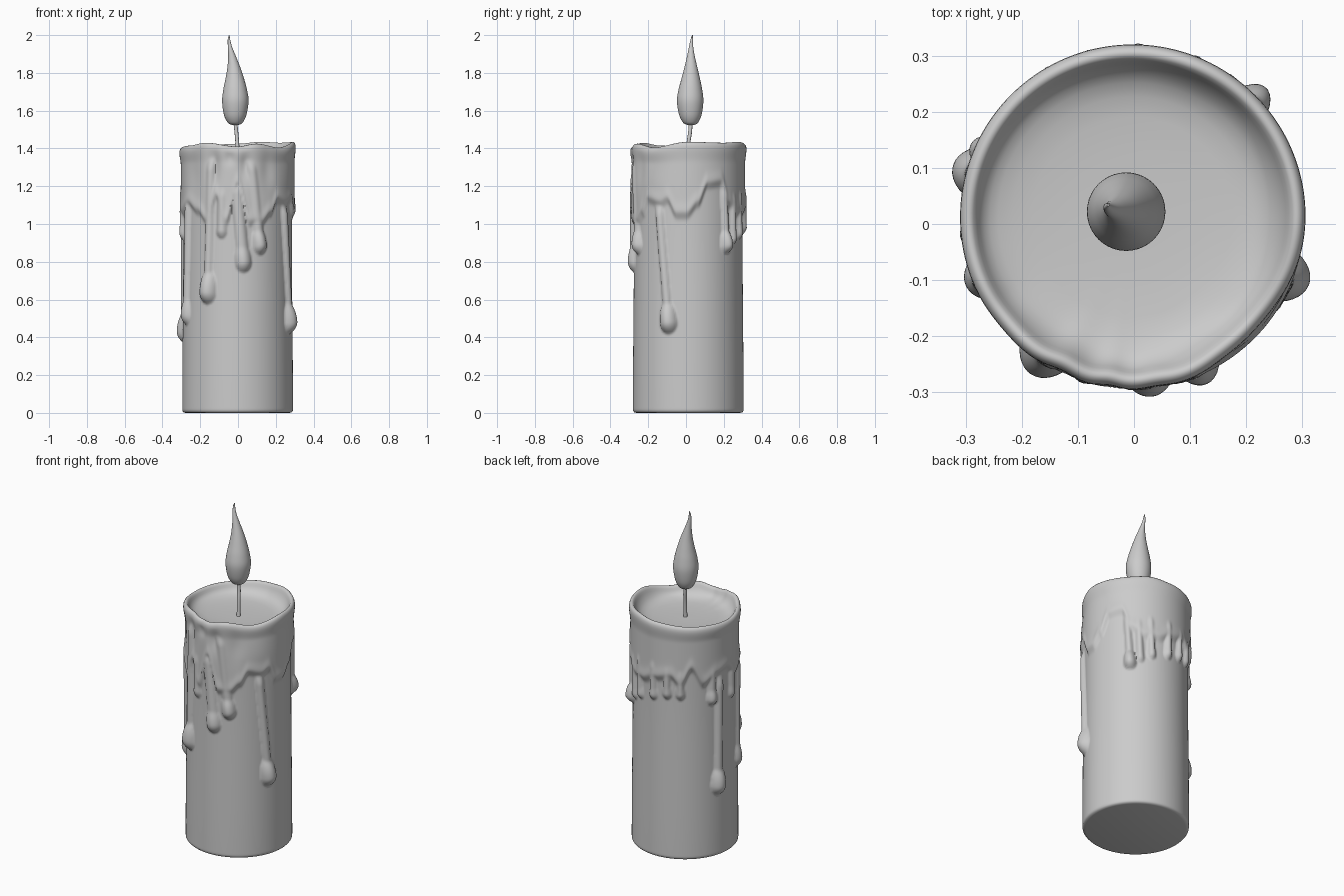
import bpy, bmesh, math
from mathutils import Vector

SEG = 240
CX, CY = -0.002, 0.012


def smooth(a, b, x):
    t = max(0.0, min(1.0, (x - a) / (b - a)))
    return t * t * (3 - 2 * t)


def lookup(table, x):
    """Smooth interpolation through (x, value) pairs."""
    for (x0, v0), (x1, v1) in zip(table, table[1:]):
        if x <= x1:
            return v0 + (v1 - v0) * smooth(x0, x1, x)
    return table[-1][1]


def smax(a, b, k=0.006):
    h = max(k - abs(a - b), 0) / k
    return max(a, b) + h * h * k * 0.25


def make_object(name, rings):
    """Skin a list of closed rings, capped at both ends."""
    bm = bmesh.new()
    loops = [[bm.verts.new(p) for p in ring] for ring in rings]
    n = len(loops[0])
    for a, b in zip(loops, loops[1:]):
        for i in range(n):
            j = (i + 1) % n
            bm.faces.new((a[i], a[j], b[j], b[i]))
    bm.faces.new(loops[0][::-1])
    bm.faces.new(loops[-1])
    bmesh.ops.recalc_face_normals(bm, faces=bm.faces)
    mesh = bpy.data.meshes.new(name)
    bm.to_mesh(mesh)
    bm.free()
    ob = bpy.data.objects.new(name, mesh)
    bpy.context.collection.objects.link(ob)
    bpy.context.view_layer.objects.active = ob
    ob.select_set(True)
    bpy.ops.object.shade_smooth_by_angle(angle=math.radians(60))
    ob.select_set(False)
    return ob


# Lower edge of the melted wax layer by angle (0 = front, 90 = right)
EDGE = [(-180, 1.08), (-160, 1.1), (-150, 1.05), (-138, 1.15), (-125, 1.05),
        (-110, 1.1), (-95, 1.12), (-80, 1.05), (-60, 1.1), (-45, 1.06),
        (-32, 1.0), (-23, 1.14), (-12, 1.0), (0, 1.2), (12, 1.0), (25, 1.0),
        (36, 1.05), (45, 1.12), (60, 1.1), (68, 1.12), (78, 1.04), (88, 1.04),
        (100, 1.1), (110, 1.2), (125, 1.21), (135, 1.1), (150, 1.05),
        (165, 1.05), (180, 1.08)]
RIM = [(-180, 1.425), (-130, 1.41), (-90, 1.405), (-60, 1.415), (-35, 1.43),
       (0, 1.41), (20, 1.425), (50, 1.405), (90, 1.435), (130, 1.43),
       (155, 1.435), (180, 1.425)]
# Drips: top angle, end angle, top z, bulb z, stem half width, bulb half width, bulb height
DRIPS = [(-29, -33, 1.36, 0.64, 0.026, 0.052, 0.045),
         (-2, 6, 1.24, 0.80, 0.034, 0.046, 0.034),
         (14, 24, 1.36, 0.89, 0.030, 0.042, 0.038),
         (-16, -17, 1.22, 0.96, 0.028, 0.030, 0.020),
         (57, 69, 1.12, 0.48, 0.026, 0.050, 0.046),
         (-64, -68, 1.15, 0.52, 0.026, 0.044, 0.032),
         (-104, -106, 1.10, 0.43, 0.028, 0.050, 0.043),
         (-114, -114, 1.18, 0.96, 0.026, 0.034, 0.030),
         (130, 134, 1.22, 0.89, 0.022, 0.038, 0.044),
         (143, 145, 1.20, 0.92, 0.022, 0.026, 0.020),
         (156, 158, 1.22, 0.95, 0.022, 0.026, 0.022),
         (178, 178, 1.22, 0.98, 0.022, 0.028, 0.022),
         (-165, -165, 1.20, 1.0, 0.022, 0.028, 0.020),
         (-150, -150, 1.18, 1.0, 0.022, 0.028, 0.018),
         (-85, -84, 1.15, 0.95, 0.024, 0.030, 0.022)]
# Hollows under the rim: angle, z, half width, half height, depth
HOLLOWS = [(-25, 1.3, 0.035, 0.10, 0.016), (8, 1.31, 0.03, 0.07, 0.014),
           (-8, 1.36, 0.025, 0.04, 0.010), (32, 1.28, 0.04, 0.10, 0.008),
           (-50, 1.25, 0.05, 0.12, 0.008)]


def arc(phi, ref):
    return ((phi - ref + 180) % 360 - 180) * math.pi / 180 * 0.29


def relief(phi, z):
    """Thickness of wax on top of the plain cylinder."""
    zb = lookup(EDGE, phi)
    h = 0.014 * smooth(zb - 0.025, zb + 0.03, z)
    h += 0.005 * math.exp(-((z - zb - 0.03) / 0.035) ** 2)
    h += 0.007 * smooth(1.32, 1.39, z)
    for a, zc, w, t, d in HOLLOWS:
        h -= d * math.exp(-(arc(phi, a) / w) ** 2 - ((z - zc) / t) ** 2)
    for a0, a1, z0, z1, w, wb, hb in DRIPS:
        f = max(0.0, min(1.0, (z0 - z) / (z0 - z1)))
        u = arc(phi, a0 + (a1 - a0) * f)
        if abs(u) > 0.1:
            continue
        # stem
        q = 1 - (u / w) ** 2
        if q > 0 and z1 - 0.02 < z < z0 + 0.02:
            fade = smooth(z1 - 0.02, z1, z) * smooth(z0 + 0.02, z0 - 0.08, z)
            h = smax(h, 0.021 * q ** 0.8 * fade)
        # teardrop bulb, long above and round below
        tall = wb * (2.4 if z > z1 else 1.25)
        q = 1 - (u / wb) ** 2 - ((z - z1) / tall) ** 2
        if q > 0:
            h = smax(h, hb * q ** 0.9)
    return h


# Candle body: outer wall, rounded rim and melted bowl
profile = [(0.275, 0.0), (0.286, 0.003), (0.292, 0.010)]
N = 140
profile += [(0.293 - 0.006 * smooth(0, 1.0, z), z)
            for z in (0.02 + 1.37 * i / N for i in range(N + 1))]
profile += [(0.286, 1.403), (0.282, 1.413), (0.276, 1.419), (0.269, 1.42),
            (0.263, 1.416), (0.257, 1.406), (0.252, 1.394), (0.245, 1.381),
            (0.235, 1.369), (0.222, 1.359), (0.2, 1.35), (0.17, 1.345),
            (0.12, 1.342), (0.07, 1.34), (0.03, 1.34), (0.005, 1.34)]
rings = []
for k, (r, z) in enumerate(profile):
    ring = []
    outer = k <= N + 3
    for i in range(SEG):
        phi = -180 + 360 * i / SEG
        a = math.radians(phi)
        if outer:
            rr = r + relief(phi, z) * smooth(0.0, 0.05, z)
        else:
            rr = r + relief(phi, 1.39) * smooth(0.1, 0.26, r)
        # the rim is slightly flattened at the front right
        rr -= 0.012 * math.exp(-((phi - 48) / 22) ** 2) * smooth(1.2, 1.38, z) * smooth(0.1, 0.25, r)
        up = (lookup(RIM, phi) - 1.42) * smooth(1.28, 1.4, z)
        if not outer:
            up *= smooth(0.2, 0.26, r)
        ring.append((CX + rr * math.sin(a), CY - rr * math.cos(a), z + up))
    rings.append(ring)
make_object("candle_body", rings)


def catmull(pts, steps):
    out = []
    for i in range(len(pts) - 1):
        p = [Vector(pts[max(0, min(len(pts) - 1, i + d))]) for d in (-1, 0, 1, 2)]
        for s in range(steps):
            t = s / steps
            out.append(0.5 * (2 * p[1] + (p[2] - p[0]) * t
                              + (2 * p[0] - 5 * p[1] + 4 * p[2] - p[3]) * t * t
                              + (3 * p[1] - p[0] - 3 * p[2] + p[3]) * t ** 3))
    return out + [Vector(pts[-1])]


def stack(name, pts, sides, steps=5):
    """Round horizontal sections: x, y, z, radius."""
    make_object(name, [[(x + r * math.cos(2 * math.pi * i / sides),
                         y + r * math.sin(2 * math.pi * i / sides), z)
                        for i in range(sides)]
                       for x, y, z, r in catmull(pts, steps)])


# Wick
stack("wick", [(0.0, 0.005, 1.325, 0.016), (0.0, 0.006, 1.35, 0.011),
               (-0.004, 0.013, 1.43, 0.010), (-0.009, 0.022, 1.49, 0.010),
               (-0.016, 0.025, 1.55, 0.010)], 16)

# Flame
stack("flame", [(-0.015, 0.025, 1.524, 0.004), (-0.015, 0.025, 1.527, 0.025),
                (-0.015, 0.024, 1.54, 0.042), (-0.015, 0.023, 1.58, 0.060),
                (-0.014, 0.022, 1.65, 0.070), (-0.015, 0.023, 1.71, 0.063),
                (-0.017, 0.025, 1.77, 0.049), (-0.022, 0.026, 1.83, 0.034),
                (-0.032, 0.026, 1.89, 0.020), (-0.043, 0.027, 1.94, 0.011),
                (-0.048, 0.031, 1.98, 0.006), (-0.046, 0.034, 2.0, 0.002)], 40)
